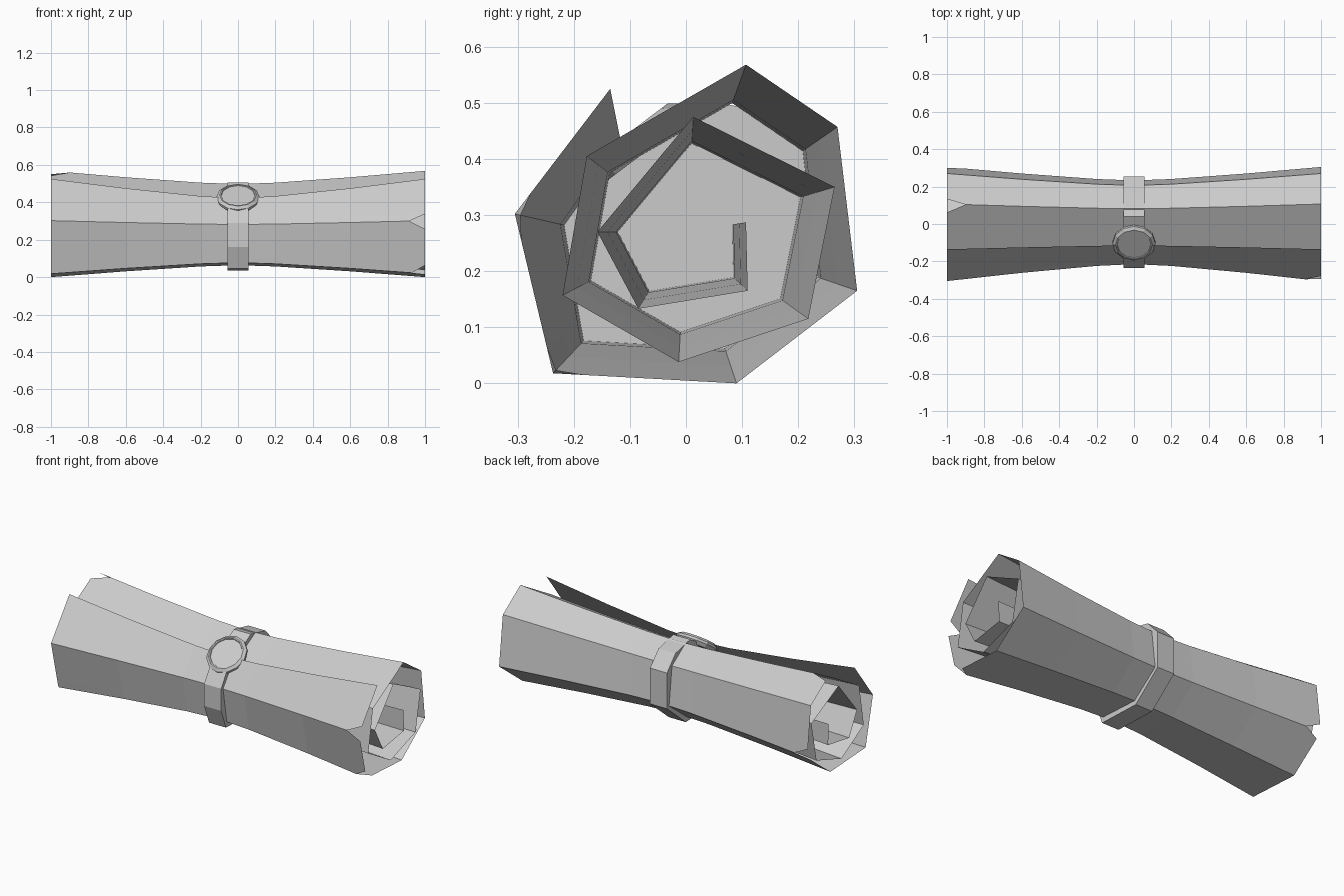
import bpy, bmesh, math
from mathutils import Vector

if "Cube" in bpy.data.objects:
    bpy.data.objects.remove(bpy.data.objects["Cube"])

grey = bpy.data.materials.new("light_grey")
grey.diffuse_color = (0.6, 0.6, 0.6, 1)
grey.use_nodes = True
grey.node_tree.nodes["Principled BSDF"].inputs["Base Color"].default_value = grey.diffuse_color


def finish(name, bm, fix=True):
    if fix:
        bmesh.ops.recalc_face_normals(bm, faces=bm.faces)
    mesh = bpy.data.meshes.new(name)
    bm.to_mesh(mesh)
    bm.free()
    mesh.materials.append(grey)
    obj = bpy.data.objects.new(name, mesh)
    bpy.context.collection.objects.link(obj)
    return obj


# Rolled sheet: spiral (y, z) from the loose outer edge to the inner edge
spiral = [(-.135, .525), (-.305, .302), (-.237, .018), (.09, 0), (.305, .165),
          (.27, .457), (.107, .568), (-.177, .405), (-.22, .157), (-.013, .038),
          (.218, .115), (.265, .35), (.013, .475), (-.158, .27), (-.085, .133),
          (.11, .165), (.107, .287)]
end = [Vector(p) for p in spiral]
pivot = Vector((0, .27))
mid = [pivot + (p - pivot) * .77 for p in end]
mid[0], mid[1] = Vector((-.115, .425)), Vector((-.217, .282))

# Torn nicks: spiral corner -> (side of the roll, depth)
nicks = {1: (1, .085), 2: (1, .07), 4: (-1, .09), 6: (-1, .1)}
columns = []                       # (end point, middle point, nick)
for i, (e, m) in enumerate(zip(end, mid)):
    if i in nicks:
        columns.append((e.lerp(end[i - 1], .16), m.lerp(mid[i - 1], .16), None))
    columns.append((e, m, nicks.get(i)))
    if i in nicks:
        columns.append((e.lerp(end[i + 1], .16), m.lerp(mid[i + 1], .16), None))

# Stations along the roll: x and flare (0 = waist, 1 = end)
half = [(.05, 0), (.2, .08), (.6, .5), (1, 1)]
stations = [(-x, t) for x, t in reversed(half)] + half
bm = bmesh.new()
rows = []
for x, t in stations:
    row = []
    for e, m, nick in columns:
        px, pt = x, t
        if nick and x == nick[0]:
            px -= nick[0] * nick[1]
            pt -= nick[1] * 1.25
        p = m.lerp(e, pt)
        row.append(bm.verts.new((px, p.x, p.y)))
    rows.append(row)
for a, b in zip(rows, rows[1:]):
    for i in range(len(a) - 1):
        bm.faces.new((a[i], a[i + 1], b[i + 1], b[i]))
finish("rolled_sheet", bm, fix=False)

# Solid band around the waist
band = [(.04, .505), (-.02, .47), (-.18, .375), (-.235, .29), (-.235, .16),
        (-.19, .045), (.08, .035), (.255, .18), (.255, .39), (.175, .475)]
bm = bmesh.new()
face = bm.faces.new([bm.verts.new((-.055, y, z)) for y, z in band])
out = bmesh.ops.extrude_face_region(bm, geom=[face])
bmesh.ops.translate(bm, vec=(.11, 0, 0),
                    verts=[g for g in out["geom"] if isinstance(g, bmesh.types.BMVert)])
if face not in bm.faces[:]:
    bm.faces.new([v for v in bm.verts if v.co.x < 0])
finish("waist_band", bm)

# Round seal: lathed rings (radius, height) with a shallow sunken face
rings = [(.1, -.045), (.115, -.025), (.115, -.012), (.099, 0), (.092, 0), (.09, -.005)]
sides = 12
bm = bmesh.new()
loops = [[bm.verts.new((r * math.cos(math.tau * k / sides),
                        r * math.sin(math.tau * k / sides), h)) for k in range(sides)]
         for r, h in rings]
for a, b in zip(loops, loops[1:]):
    for k in range(sides):
        n = (k + 1) % sides
        bm.faces.new((a[k], a[n], b[n], b[k]))
bm.faces.new(loops[0][::-1])
bm.faces.new(loops[-1])
seal = finish("round_seal", bm)
seal.location = (0, -.112, .439)
seal.rotation_euler = (math.radians(37), 0, 0)
